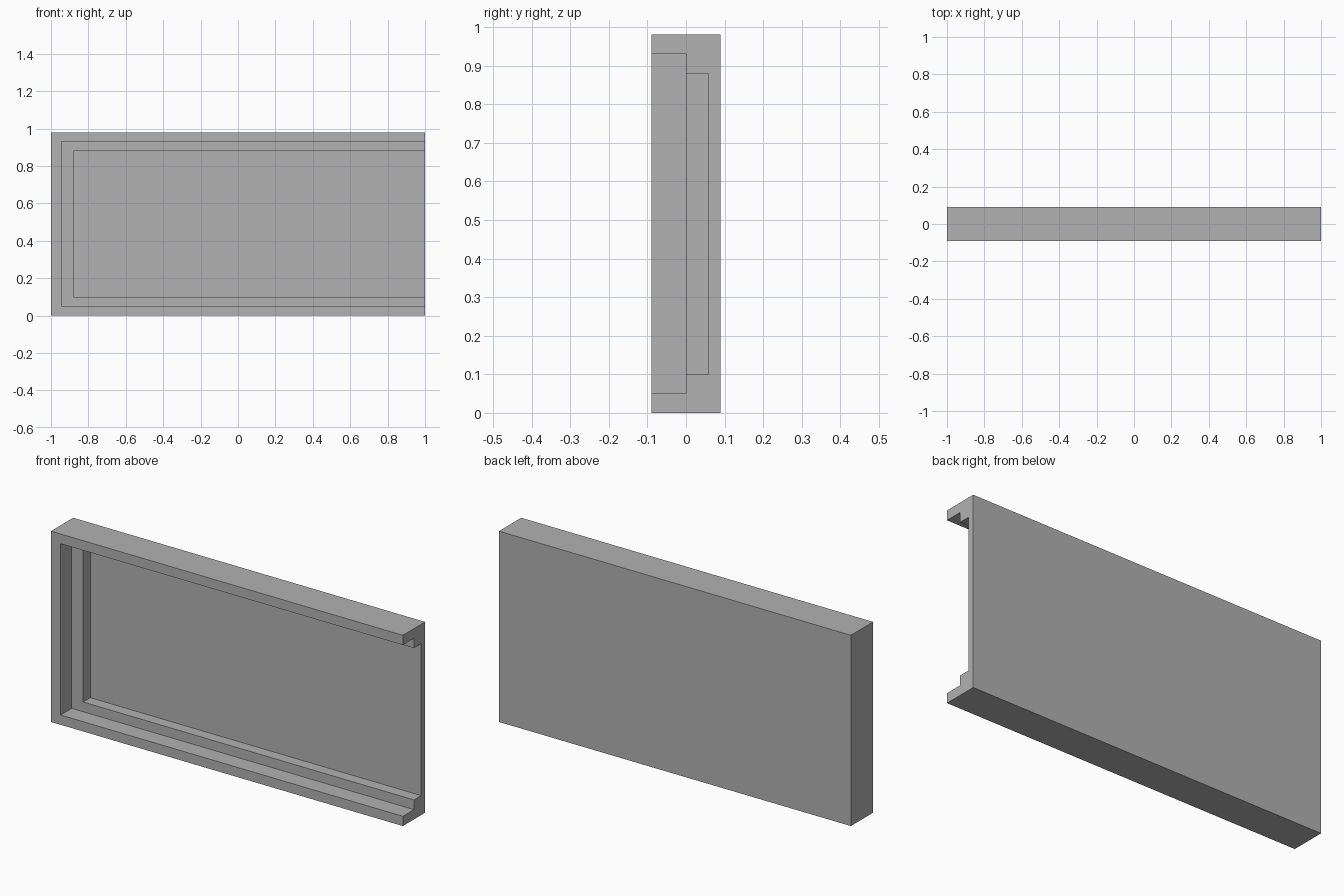
import bpy
from mathutils import Vector

default = bpy.data.objects.get("Cube")
if default:
    bpy.data.objects.remove(default, do_unlink=True)

grey = bpy.data.materials.new("plain grey")
grey.use_nodes = True
colour = (0.445, 0.445, 0.445, 1)
grey.diffuse_color = colour
grey.node_tree.nodes["Principled BSDF"].inputs["Base Color"].default_value = colour


def box(name, low, high):
    """Box spanning two opposite corners."""
    low, high = Vector(low), Vector(high)
    bpy.ops.mesh.primitive_cube_add(size=1, location=(low + high) / 2)
    obj = bpy.context.object
    obj.name = name
    obj.scale = high - low
    bpy.ops.object.transform_apply(location=True, rotation=False, scale=True)
    obj.data.materials.append(grey)
    return obj


def cut(target, cutter):
    """Subtract the cutter from the target, then discard it."""
    cutter.hide_render = True
    mod = target.modifiers.new("recess", "BOOLEAN")
    mod.operation = "DIFFERENCE"
    mod.solver = "EXACT"
    mod.object = cutter
    bpy.context.view_layer.objects.active = target
    bpy.ops.object.modifier_apply(modifier=mod.name)
    bpy.data.objects.remove(cutter, do_unlink=True)


# Solid slab
tray = box("open_ended_tray", (-1, -0.09, 0), (1, 0.09, 0.98))

# Stepped recess, open at the front and at one end
cut(tray, box("outer_recess", (-0.945, -0.2, 0.05), (1.2, 0, 0.93)))
cut(tray, box("inner_recess", (-0.88, -0.3, 0.10), (1.3, 0.058, 0.88)))
